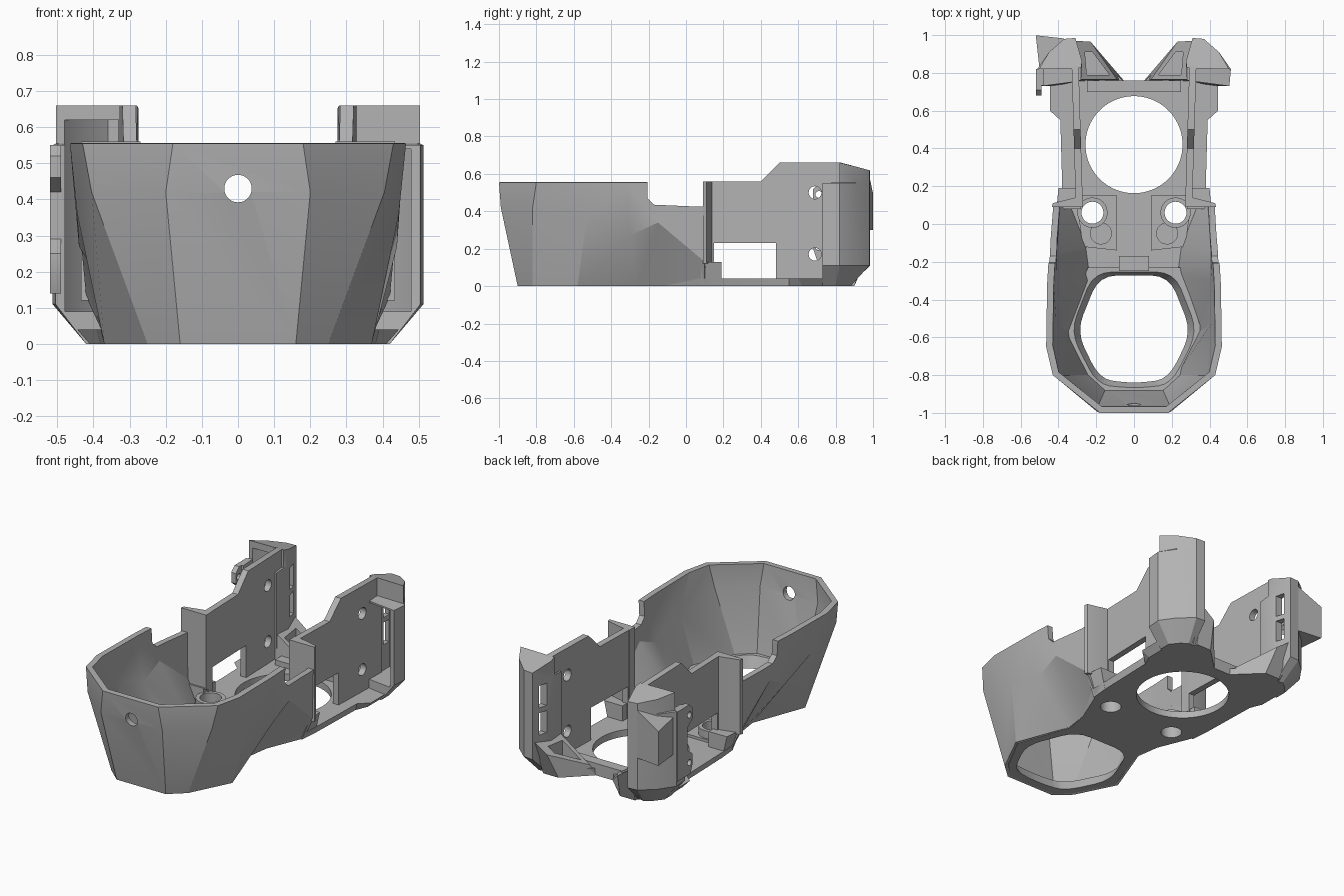
import bpy, bmesh, math
from mathutils import Matrix

if "Cube" in bpy.data.objects:
    bpy.data.objects.remove(bpy.data.objects["Cube"])

grey = bpy.data.materials.new("plain grey")
grey.use_nodes = True
grey.diffuse_color = (0.45, 0.45, 0.45, 1)
grey.node_tree.nodes["Principled BSDF"].inputs["Base Color"].default_value = (0.45, 0.45, 0.45, 1)


def finish(name, bm):
    bmesh.ops.recalc_face_normals(bm, faces=bm.faces)
    me = bpy.data.meshes.new(name)
    bm.to_mesh(me)
    bm.free()
    me.materials.append(grey)
    ob = bpy.data.objects.new(name, me)
    bpy.context.collection.objects.link(ob)
    return ob


def loft(name, rings, caps=True):
    """Skin a stack of equal-length rings of (x, y, z) points."""
    bm = bmesh.new()
    rows = [[bm.verts.new(p) for p in r] for r in rings]
    n = len(rows[0])
    for a, b in zip(rows, rows[1:]):
        for i in range(n if caps else n - 1):
            j = (i + 1) % n
            bm.faces.new((a[i], a[j], b[j], b[i]))
    if caps:
        bm.faces.new(rows[0])
        bm.faces.new(rows[-1])
    return finish(name, bm)


def prism(name, pts, z0, z1, top=None):
    return loft(name, [[(x, y, z0) for x, y in pts],
                       [(x, y, z1) for x, y in (top or pts)]])


def box(name, x0, x1, y0, y1, z0, z1):
    return prism(name, [(x0, y0), (x1, y0), (x1, y1), (x0, y1)], z0, z1)


def rod(name, x, y, z, r, depth, axis="Z", sides=48):
    bm = bmesh.new()
    bmesh.ops.create_cone(bm, cap_ends=True, segments=sides,
                          radius1=r, radius2=r, depth=depth)
    if axis != "Z":
        bm.transform(Matrix.Rotation(math.pi / 2, 4, "Y" if axis == "X" else "X"))
    bm.transform(Matrix.Translation((x, y, z)))
    return finish(name, bm)


def apply(ob, mod):
    bpy.context.view_layer.objects.active = ob
    bpy.ops.object.modifier_apply(modifier=mod.name)


def cut(ob, *cutters):
    for c in cutters:
        m = ob.modifiers.new("cut", "BOOLEAN")
        m.operation, m.solver, m.object = "DIFFERENCE", "EXACT", c
        apply(ob, m)
        bpy.data.objects.remove(c)


def both(half):
    """Close a right-hand outline by mirroring it in x."""
    return half + [(-p[0], *p[1:]) for p in reversed(half)]


def mirror_pts(pts, s):
    return [(s * p[0], *p[1:]) for p in pts]


def rounded(pts, r):
    """Round the corners of a closed outline with short curves."""
    out, n = [], len(pts)
    for i, p in enumerate(pts):
        ends = []
        for q in (pts[i - 1], pts[(i + 1) % n]):
            d = math.dist(p, q)
            k = min(r / d, 0.5)
            ends.append((p[0] + (q[0] - p[0]) * k, p[1] + (q[1] - p[1]) * k))
        a, b = ends
        for s in range(5):
            t = s / 4.2 + 0.02
            out.append(tuple((1-t)**2 * a[k] + 2*t*(1-t) * p[k] + t*t * b[k] for k in (0, 1)))
    return out


# faceted front bowl, open at the back
top = [(.18, -1), (.43, -.80), (.465, -.65), (.46, -.32), (.45, -.15), (.43, .10)]
mid = [(.20, -.99, .42), (.405, -.82, .42), (.445, -.53, .36), (.44, -.30, .27),
       (.44, -.15, .34), (.42, .10, .13)]
low = [(.16, -.90), (.25, -.82), (.37, -.58), (.25, -.26), (.27, -.12), (.36, .10)]
lines = [[(x, y, 0) for x, y in low], mid, [(x, y, .555) for x, y in top]]
bowl = loft("front_bowl", [mirror_pts(h[::-1], -1) + h for h in lines], caps=False)
shell = bowl.modifiers.new("wall", "SOLIDIFY")
shell.thickness, shell.offset = 0.035, -1
apply(bowl, shell)
cut(bowl,
    rod("c", 0, -1, .43, .038, .4, "Y"),
    box("c", -1, 1, -2, 2, .556, 1),
    loft("c", [[(x, y, z) for y, z in ((-.21, .7), (-.205, .47), (-.17, .435),
                                       (.06, .425), (.2, .43), (.2, .7))] for x in (-1, 1)]))

# raised lip of the front opening
hexagon = both([(.05, -.835), (.18, -.815), (.30, -.57), (.18, -.275)])
wide = both([(.06, -.872), (.20, -.855), (.345, -.57), (.22, -.25)])
lip = prism("opening_lip", both([(.05, -.885), (.16, -.88), (.24, -.80), (.355, -.58), (.235, -.235)]),
            0, .065, both([(.05, -.893), (.165, -.89), (.25, -.81), (.365, -.58), (.245, -.23)]))
cut(lip, prism("c", rounded(hexagon, .10), -.01, .08, rounded(wide, .10)))

# floor plate
floor = prism("floor_plate",
              both([(.24, -.26), (.27, -.12), (.36, .10), (.37, .20), (.38, .55),
                    (.41, .62), (.41, .78), (.31, .88), (.20, .88), (.06, .76)]),
              0, .04,
              both([(.26, -.26), (.28, -.12), (.38, .10), (.38, .20), (.39, .55),
                    (.445, .60), (.445, .78), (.32, .91), (.21, .91), (.06, .76)]))
cut(floor, rod("c", 0, .42, 0, .257, .3, sides=72),
    prism("c", rounded(hexagon, .10), -.1, .2),
    *[rod("c", s * .22, .06, 0, .058, .3) for s in (1, -1)])

box("rear_floor_rib", -.25, .25, .70, .76, .04, .07)
box("floor_clip", -.08, .08, -.25, -.17, .03, .10)

for s, side in ((1, "left"), (-1, "right")):
    # screw pads on the floor
    pad = prism("screw_pad_" + side, mirror_pts([(.09, -.14), (.27, -.12), (.31, .15), (.09, .15)], s),
                .03, .055)
    cut(pad, rod("c", s * .22, .06, 0, .058, .3))
    boss = rod("screw_boss_" + side, s * .22, .06, .07, .08, .06)
    cut(boss, rod("c", s * .22, .06, 0, .058, .4))
    rod("magnet_boss_" + side, s * .175, -.05, .055, .058, .02)

    # rear arm panel with window and screw holes
    profile = [(.11, .02), (.11, .56), (.40, .56), (.50, .66), (.83, .66), (.86, .65), (.86, .02)]
    arm = loft("arm_panel_" + side, [[(s * (x + .03 * y), y, z) for y, z in profile]
                                     for x in (.268, .305)])
    cut(arm, box("c", -1, 1, .15, .48, .04, .23),
        *[rod("c", s * .3, .69, z, .034, .4, "X") for z in (.17, .50)])

    # shoulder joining the bowl to the arm, and its foot
    prism("shoulder_" + side, mirror_pts([(.27, .09), (.435, .09), (.43, .11),
                                          (.31, .14), (.27, .14)], s), .12, .56)
    prism("shoulder_foot_" + side, mirror_pts([(.28, .08), (.36, .08), (.37, .19), (.28, .19)], s),
          .0, .13, mirror_pts([(.28, .08), (.41, .08), (.40, .19), (.28, .19)], s))

    # hollow rear tower with a stepped crown and two slots in its inner face
    base = [(.29, .76), (.29, .80), (.30, .87), (.34, .88), (.38, .85), (.42, .80), (.42, .73)]
    full = [(.28, .76), (.275, .86), (.31, .985), (.37, .98), (.45, .91), (.513, .82), (.505, .73)]
    crown = [(x - .01 * (x > .5), max(y, .82 + .005 * (x < .4))) for x, y in full]
    rings = [[(x, y, 0) for x, y in base], [(x, y, .11) for x, y in full],
             [(x, y, .55) for x, y in full], [(x, y, .555) for x, y in crown],
             [(x, y, .66 - max(0, y - .83) * .27) for x, y in crown]]
    tower = loft("rear_tower_" + side, [mirror_pts(r, s) for r in rings])
    cut(tower, prism("c", mirror_pts([(.325, .6), (.475, .6), (.48, .82), (.43, .89), (.36, .945),
                                      (.325, .945)], s), .09, .54 if s > 0 else .62),
        *[rod("c", s * .3, .69, z, .034, .4, "X") for z in (.17, .50)],
        *[prism("c", mirror_pts([(.2, .89), (.35, .89), (.35, .94), (.2, .94)], s), z, z + .13)
          for z in (.24, .40)])

    # sloping gusset between floor and tower
    foot = [(.05, .755), (.20, .90), (.30, .90), (.30, .755)]
    brow = [(.09, .765), (.23, .965), (.31, .97), (.30, .765)]
    gusset = loft("gusset_" + side, [mirror_pts([(x, y, 0) for x, y in foot], s),
                                     mirror_pts([(x, y, .04 + max(0, x - .07) * .7)
                                                 for x, y in brow], s)])
    cut(gusset, loft("c", [mirror_pts([(x, y, z) for x, y in ((.13, .79), (.22, .91),
                                       (.26, .91), (.25, .79))], s) for z in (.04, .4)]))

# side mounting plate with lugs on one tower
plate_side = [(.70, .14), (.68, .20), (.68, .25), (.73, .29), (.73, .42), (.68, .46),
              (.68, .52), (.71, .55), (.82, .55), (.82, .14)]
mount = loft("mounting_plate", [[(x, y, z) for y, z in plate_side] for x in (-.52, -.49)])
cut(mount, *[rod("c", -.5, .71, z, .018, .2, "X") for z in (.21, .49)])

# thin web wrapping the back corner of the same tower
loft("tower_web", [[(-.52, .999, z0), (-.37, .982, z0), (-.37, .982, z1), (-.52, .999, z2)]
                   if k == 0 else
                   [(-.50, .82, z0), (-.37, .965, z0), (-.37, .965, z1), (-.50, .82, z2)]
                   for k, z0, z1, z2 in ((0, .30, .58, .50), (1, .30, .58, .52))])

# soft shading with crisp edges
for ob in list(bpy.context.scene.objects):
    if ob.type == "MESH":
        bpy.ops.object.select_all(action="DESELECT")
        ob.select_set(True)
        bpy.context.view_layer.objects.active = ob
        bpy.ops.object.shade_smooth_by_angle(angle=math.radians(26))
